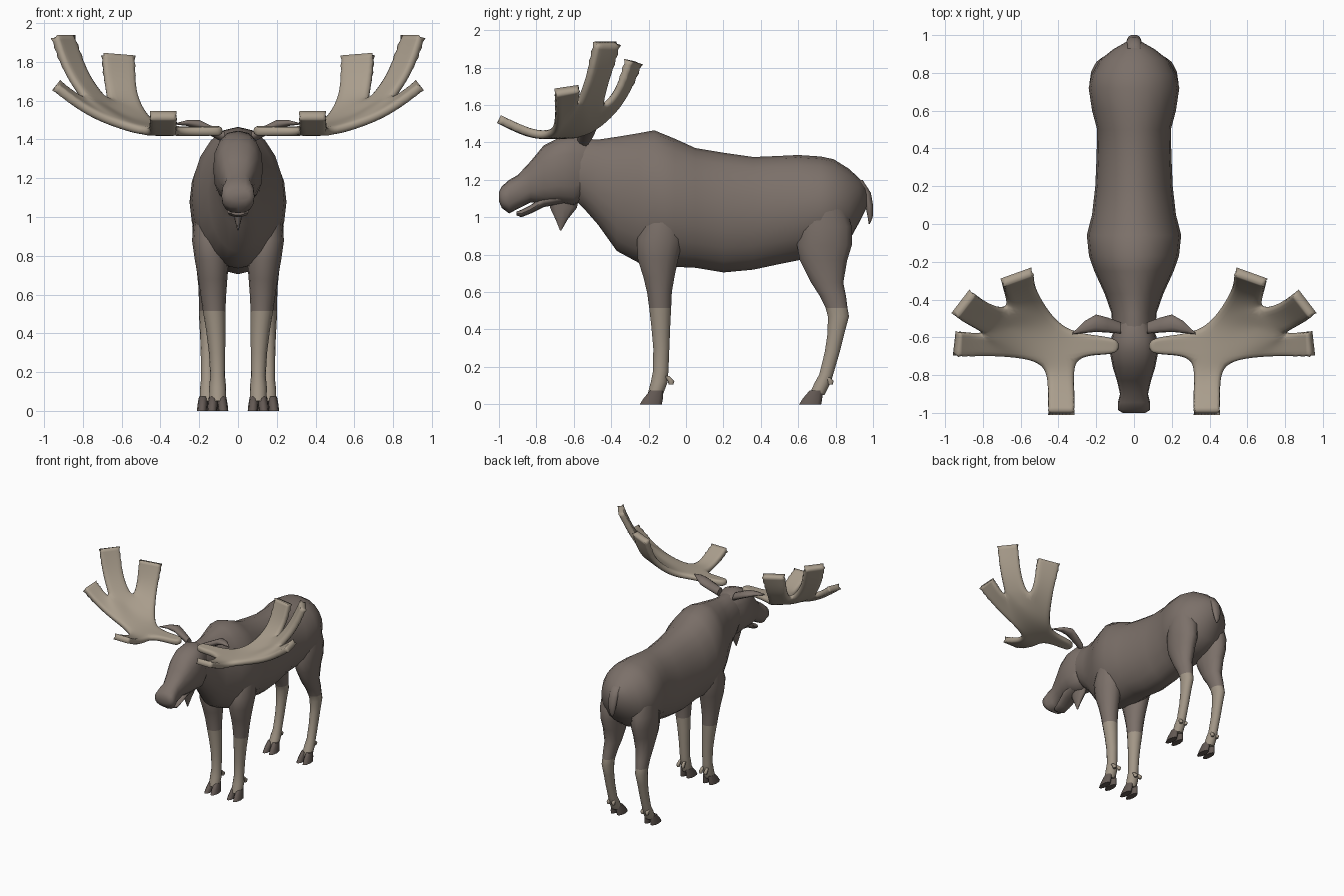
import bpy, bmesh, math
from mathutils import Vector


def material(name, rgb):
    m = bpy.data.materials.new(name)
    m.diffuse_color = (*rgb, 1)
    return m


BROWN = material("brown_coat", (0.20, 0.163, 0.142))
TAN = material("tan_legs", (0.36, 0.305, 0.24))
HORN = material("pale_antler", (0.40, 0.34, 0.265))
HOOF = material("dark_hoof", (0.125, 0.10, 0.088))


def finish(name, bm, mats, mirror=False, angle=60):
    bmesh.ops.recalc_face_normals(bm, faces=bm.faces[:])
    me = bpy.data.meshes.new(name)
    bm.to_mesh(me)
    bm.free()
    ob = bpy.data.objects.new(name, me)
    bpy.context.collection.objects.link(ob)
    for m in mats:
        me.materials.append(m)
    bpy.ops.object.select_all(action='DESELECT')
    ob.select_set(True)
    bpy.context.view_layer.objects.active = ob
    bpy.ops.object.shade_smooth_by_angle(angle=math.radians(angle))
    if mirror:
        ob.modifiers.new("mirror", 'MIRROR').use_mirror_merge = False
    return ob


def loft(name, rings, mats, sides=14, power=1.0, mirror=False, rule=None):
    """Skin closed rings, each given as (centre, half axis a, half axis b)."""
    bm = bmesh.new()
    loops = []
    for c, a, b in rings:
        loop = []
        for i in range(sides):
            t = math.tau * i / sides
            u, v = math.cos(t), math.sin(t)
            u = math.copysign(abs(u) ** power, u)
            v = math.copysign(abs(v) ** power, v)
            loop.append(bm.verts.new(Vector(c) + Vector(a) * u + Vector(b) * v))
        loops.append(loop)
    for p, q in zip(loops, loops[1:]):
        for i in range(sides):
            j = (i + 1) % sides
            bm.faces.new((p[i], p[j], q[j], q[i]))
    bm.faces.new(loops[0])
    bm.faces.new(loops[-1])
    if rule:
        for f in bm.faces:
            f.material_index = rule(f.calc_center_median())
    return finish(name, bm, mats, mirror)


def along_y(rows):      # rows of y, bottom, top, half width
    return [((0, y, (lo + hi) / 2), (w, 0, 0), (0, 0, (hi - lo) / 2))
            for y, lo, hi, w in rows]


def along_z(rows):      # rows of z, y, half depth, x, half width
    return [((x, y, z), (rx, 0, 0), (0, ry, 0)) for z, y, ry, x, rx in rows]


# Torso and neck
loft("body", along_y([
    (-.60, 1.10, 1.41, .10), (-.54, 1.04, 1.42, .115), (-.47, .96, 1.415, .12),
    (-.37, .82, 1.43, .155), (-.25, .755, 1.45, .21), (-.17, .735, 1.465, .238),
    (-.06, .735, 1.42, .25), (.05, .73, 1.37, .222), (.2, .705, 1.345, .205),
    (.36, .72, 1.322, .198), (.5, .75, 1.328, .195), (.6, .77, 1.333, .222),
    (.72, .79, 1.325, .24), (.79, .81, 1.31, .225), (.87, .87, 1.26, .18),
    (.925, .97, 1.21, .11), (.965, 1.05, 1.16, .04)]), [BROWN], sides=20)

# Head with overhanging muzzle, lower jaw and beard
loft("head", along_y([
    (-.52, 1.12, 1.41, .09), (-.60, 1.06, 1.445, .12), (-.68, 1.075, 1.425, .128),
    (-.76, 1.07, 1.385, .112), (-.83, 1.08, 1.30, .09), (-.90, 1.045, 1.225, .074),
    (-.945, 1.02, 1.20, .085), (-.985, 1.05, 1.165, .085),
    (-1.0, 1.085, 1.135, .06)]), [BROWN], sides=16, power=.8)
loft("lower_jaw", along_y([
    (-.66, 1.07, 1.16, .08), (-.76, 1.055, 1.12, .07), (-.83, 1.02, 1.065, .06),
    (-.88, 1.0, 1.04, .052), (-.905, 1.01, 1.03, .035)]), [BROWN], sides=12)
loft("beard", along_z([
    (1.12, -.65, .085, 0, .04), (1.05, -.655, .075, 0, .032),
    (.99, -.665, .035, 0, .018), (.93, -.67, .004, 0, .003)]), [BROWN], sides=10)

# Tail
loft("tail", along_z([
    (1.20, .925, .02, 0, .035), (1.13, .965, .025, 0, .04),
    (1.06, .98, .022, 0, .036), (1.0, .985, .014, 0, .025),
    (.965, .98, .004, 0, .006)]), [BROWN], sides=10)

# Ears
loft("ear", [((x, y, z), (0, ry, 0), (0, -.3 * rz, rz)) for x, y, z, ry, rz in [
    (.07, -.55, 1.41, .03, .03), (.14, -.535, 1.445, .04, .028),
    (.20, -.525, 1.475, .046, .027), (.26, -.545, 1.485, .032, .016),
    (.325, -.58, 1.48, .004, .003)]], [BROWN], sides=10, mirror=True)


# Legs: coat above the knee, pale below
def leg(name, rows, hoof_x, hoof_y):
    loft(name, along_z(rows), [BROWN, TAN], sides=14, mirror=True,
         rule=lambda c: 0 if c.z > .515 else 1)
    for side, label in ((-1, "inner"), (1, "outer")):
        x = hoof_x + side * .026
        # Cloven hoof halves leaning forward
        loft(f"{name}_{label}_hoof", along_z([
            (0, hoof_y, .062, x + side * .003, .026),
            (.03, hoof_y + .012, .055, x, .026),
            (.075, hoof_y + .032, .036, x - side * .004, .022)]),
            [HOOF], sides=10, mirror=True)
        # Dewclaws
        loft(f"{name}_{label}_dewclaw", along_z([
            (.105, hoof_y + .108, .012, x - side * .004, .010),
            (.125, hoof_y + .108, .018, x - side * .004, .015),
            (.15, hoof_y + .085, .014, x - side * .006, .012)]),
            [TAN], sides=8, mirror=True)


leg("front_leg", [
    (1.0, -.12, .10, .15, .075), (.88, -.14, .125, .145, .092),
    (.78, -.15, .112, .135, .088), (.68, -.145, .085, .13, .075),
    (.60, -.142, .068, .127, .066), (.515, -.138, .06, .123, .058),
    (.42, -.135, .052, .115, .05), (.3, -.132, .044, .108, .042),
    (.18, -.135, .042, .105, .038), (.12, -.143, .046, .105, .044),
    (.05, -.165, .042, .105, .042)], .105, -.188)
leg("hind_leg", [
    (1.1, .74, .10, .14, .085), (.95, .745, .145, .14, .096),
    (.85, .74, .15, .142, .086), (.77, .735, .13, .142, .076),
    (.65, .755, .088, .145, .06), (.58, .785, .072, .15, .052),
    (.515, .805, .06, .154, .046), (.47, .815, .058, .156, .044),
    (.38, .802, .046, .157, .038), (.28, .782, .041, .157, .035),
    (.16, .75, .038, .157, .034), (.11, .728, .044, .157, .04),
    (.05, .70, .042, .157, .04)], .157, .664)

# Antlers: curved palm with four flat tines
pts = [(.07, -.695, 1.44), (.07, -.60, 1.45), (.22, -.69, 1.44), (.22, -.59, 1.445),
       (.32, -.72, 1.44), (.36, -.56, 1.445),
       (.315, -.84, 1.44), (.455, -.82, 1.44), (.315, -1.0, 1.525), (.455, -1.0, 1.525),
       (.48, -.74, 1.44), (.62, -.70, 1.465), (.45, -.47, 1.48), (.58, -.56, 1.47),
       (.66, -.46, 1.57), (.78, -.585, 1.60),
       (.53, -.33, 1.62), (.69, -.36, 1.66), (.535, -.25, 1.825), (.70, -.31, 1.84),
       (.78, -.42, 1.72), (.89, -.53, 1.73), (.855, -.36, 1.93), (.95, -.485, 1.93),
       (.78, -.70, 1.54), (.85, -.575, 1.625), (.945, -.70, 1.67), (.93, -.57, 1.69)]
quads = [(0, 2, 3, 1), (2, 4, 5, 3), (4, 6, 7, 10), (6, 8, 9, 7), (4, 10, 13, 5),
         (5, 13, 14, 12), (10, 11, 15, 13), (13, 15, 14), (12, 14, 17, 16),
         (16, 17, 19, 18), (14, 15, 21, 20), (20, 21, 23, 22),
         (11, 24, 25, 15), (24, 26, 27, 25)]
bm = bmesh.new()
crease = bm.edges.layers.float.new("crease_edge")
vcrease = bm.verts.layers.float.new("crease_vert")
vs = [bm.verts.new(p) for p in pts]
for q in quads:
    bm.faces.new([vs[i] for i in q])
# Keep the cut tine ends straight
for a, b in ((8, 9), (18, 19), (22, 23), (26, 27)):
    bm.edges.get((vs[a], vs[b]))[crease] = 1
    vs[a][vcrease] = vs[b][vcrease] = 1
antler = finish("antler", bm, [HORN], mirror=True, angle=180)
curve = antler.modifiers.new("curve", 'SUBSURF')
curve.levels = curve.render_levels = 2
thick = antler.modifiers.new("thickness", 'SOLIDIFY')
thick.thickness, thick.offset = .046, 0
rounding = antler.modifiers.new("rounding", 'SUBSURF')
rounding.levels = rounding.render_levels = 1
